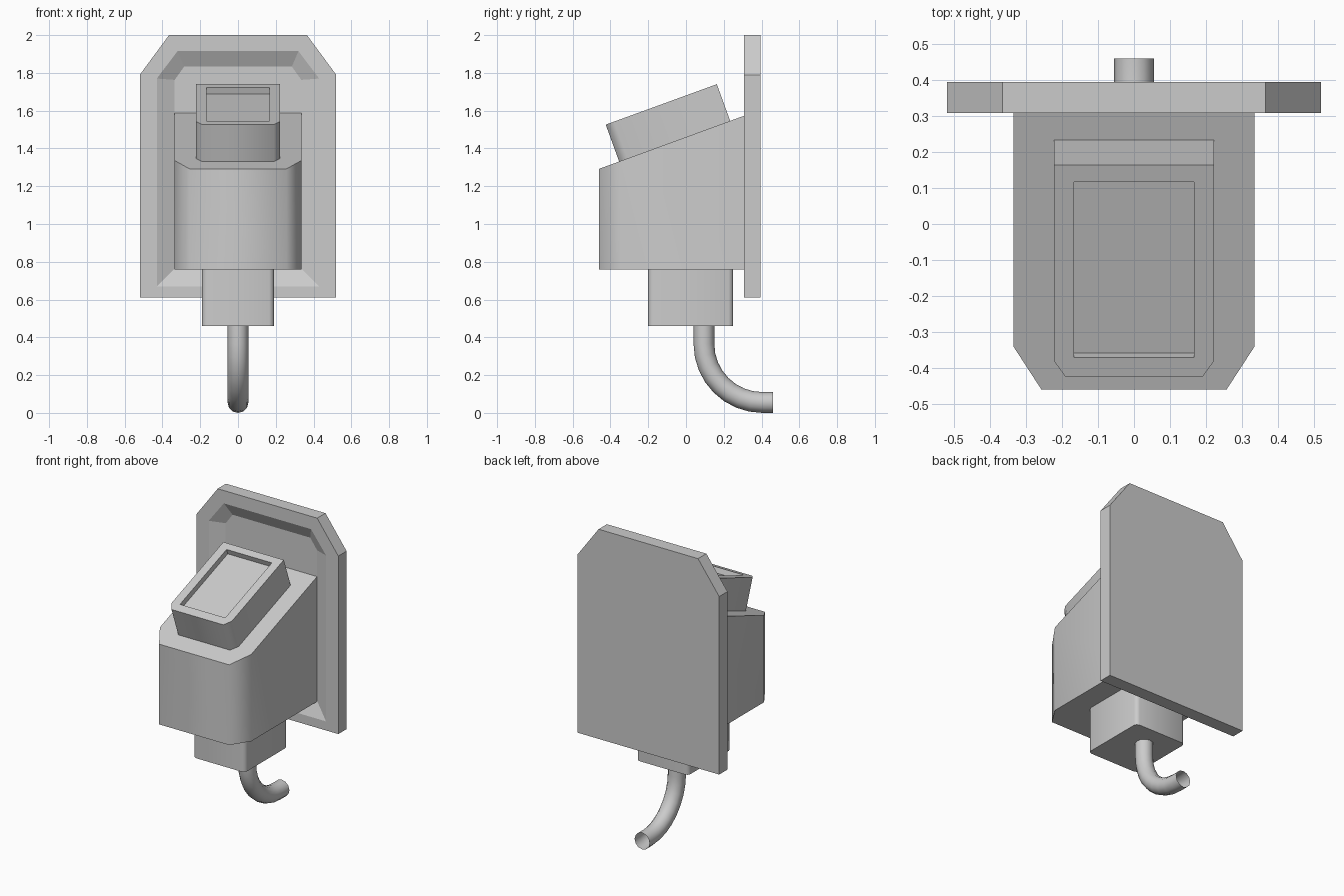
import bpy, bmesh
from math import radians, sin, cos, pi
from mathutils import Matrix, Vector

if "Cube" in bpy.data.objects:
    bpy.data.objects.remove(bpy.data.objects["Cube"])


def loft(name, loops, smooth=None, caps=True, matrix=None):
    """Skin equal-length point loops into one object."""
    bm = bmesh.new()
    rings = [[bm.verts.new(p) for p in lp] for lp in loops]
    for a, b in zip(rings, rings[1:]):
        n = len(a)
        for i in range(n):
            bm.faces.new((a[i], a[(i + 1) % n], b[(i + 1) % n], b[i]))
    if caps:
        bm.faces.new(rings[0])
        bm.faces.new(rings[-1])
    bmesh.ops.recalc_face_normals(bm, faces=bm.faces)
    if matrix:
        bm.transform(matrix)
    me = bpy.data.meshes.new(name)
    bm.to_mesh(me)
    bm.free()
    ob = bpy.data.objects.new(name, me)
    bpy.context.collection.objects.link(ob)
    if smooth:
        bpy.ops.object.select_all(action='DESELECT')
        ob.select_set(True)
        bpy.context.view_layer.objects.active = ob
        bpy.ops.object.shade_smooth_by_angle(angle=radians(smooth))
    return ob


def clipped(w, lo, hi, cx, c):
    """Half outline with a clipped corner at 'hi', mirrored in x."""
    half = [(w, lo), (w, hi - c), (w - cx, hi)]
    return half + [(-x, v) for x, v in reversed(half)]


def rect(x0, x1, y0, y1):
    return [(x0, y0), (x1, y0), (x1, y1), (x0, y1)]


# Back plate with a sloped recess in its front face
outer = clipped(0.52, 0.61, 2.0, 0.155, 0.21)
rim = clipped(0.43, 0.67, 1.915, 0.11, 0.145)
floor = clipped(0.335, 0.765, 1.833, 0.05, 0.07)
loft("back_plate", [[(x, y, z) for x, z in o] for o, y in
                    ((outer, 0.395), (outer, 0.308), (rim, 0.308), (floor, 0.35))])

# Main housing: clipped front corners, sloping top
plan = [(x, -v) for x, v in clipped(0.335, -0.352, 0.46, 0.078, 0.12)]
loft("housing", [[(x, y, 0.76) for x, y in plan],
                 [(x, y, 1.292 + (y + 0.46) * 0.366) for x, y in plan]], smooth=60)

# Tilted button block with a recessed face
tilt = Matrix.Translation((0, -0.425, 1.526)) @ Matrix.Rotation(radians(20), 4, 'X')
plan = [(x, -v) for x, v in clipped(0.222, -0.626, 0, 0.032, 0.047)]
block = loft("button_block", [[(x, y, z) for x, y in plan] for z in (-0.22, 0)],
             smooth=60, matrix=tilt)
hole = rect(-0.166, 0.166, 0.058, 0.577)
cutter = loft("button_cutter", [[(x, y, z) for x, y in hole] for z in (-0.036, 0.1)],
              matrix=tilt)
cutter.hide_render = True
mod = block.modifiers.new("recess", 'BOOLEAN')
mod.operation = 'DIFFERENCE'
mod.object = cutter
bpy.context.view_layer.objects.active = block
bpy.ops.object.select_all(action='DESELECT')
block.select_set(True)
bpy.ops.object.modifier_apply(modifier=mod.name)
bpy.data.objects.remove(cutter)

# Lower neck with softened vertical corners
r = 0.025
plan = []
for k, (cx, cy) in enumerate(rect(0.19 - r, r - 0.19, 0.25 - r, r - 0.2)):
    for j in range(3):
        a = k * pi / 2 + j * pi / 4
        plan.append((cx + r * cos(a), cy + r * sin(a)))
loft("neck", [[(x, y, z) for x, y in plan] for z in (0.46, 0.77)], smooth=50)

# Cable: open tube swept down and round towards the back
R, rad, sides, steps = 0.31, 0.055, 12, 8
path = [(0.095, 0.47, 0)]
for i in range(steps + 1):
    a = i / steps * pi / 2
    path.append((0.405 - R * cos(a), 0.365 - R * sin(a), a))
path.append((0.46, 0.055, pi / 2))
rings = []
for y, z, a in path:
    across = Vector((0, cos(a), sin(a)))
    rings.append([Vector((0, y, z)) + rad * (cos(t) * Vector((1, 0, 0)) + sin(t) * across)
                  for t in (2 * pi * s / sides for s in range(sides))])
loft("cable", rings, smooth=50, caps=False)
